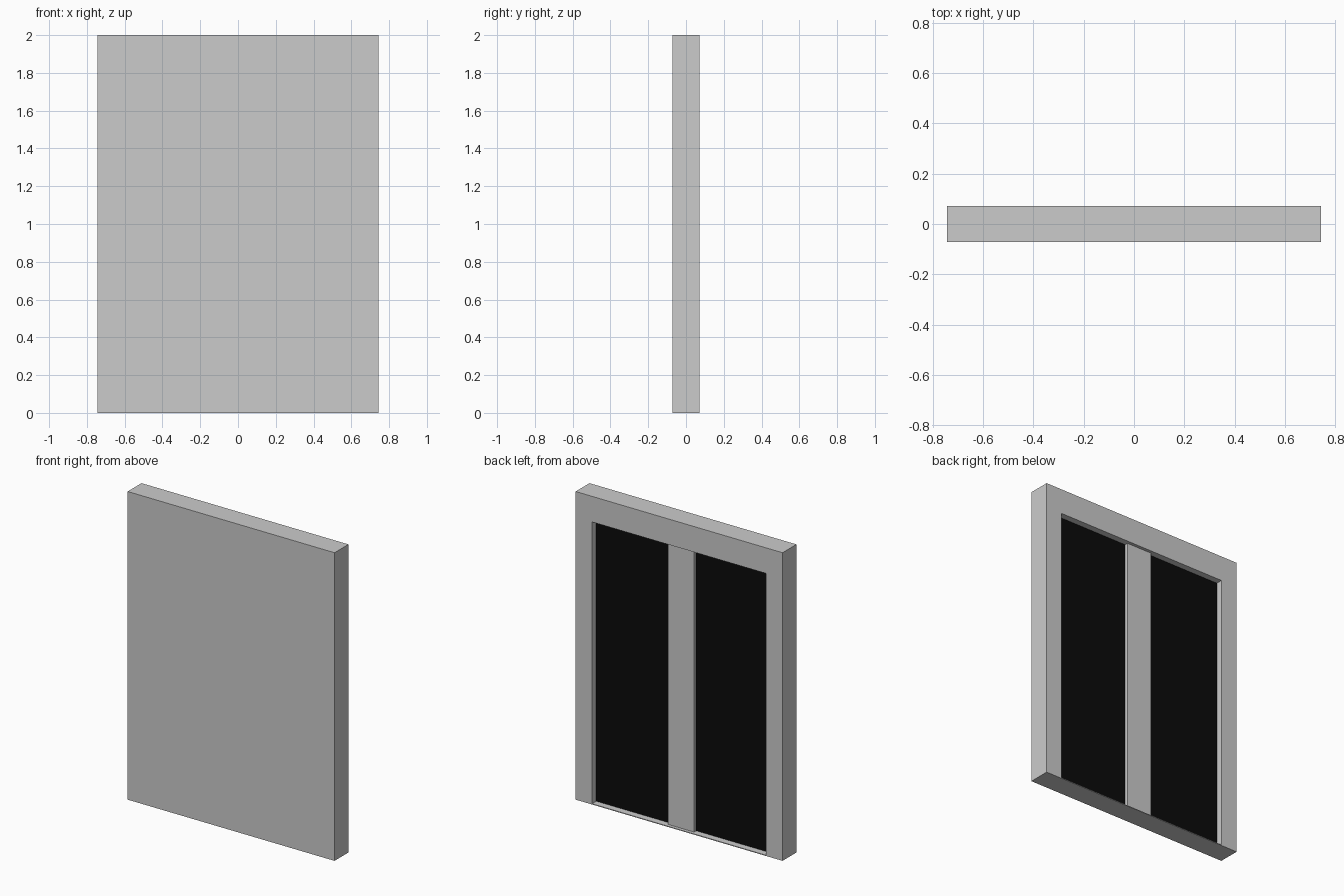
import bpy

if "Cube" in bpy.data.objects:
    bpy.data.objects.remove(bpy.data.objects["Cube"])

W, D, H = 0.743, 0.071, 2.0          # half width, half depth, height
OPEN_X, OPEN_TOP, SILL = 0.625, 1.834, 0.005
PANEL_Y, POST_Y = D - 0.043, D - 0.021
POST_X = 0.093


def box(name, lo, hi, material=None):
    """Axis-aligned box between two corners."""
    bpy.ops.mesh.primitive_cube_add(size=1, location=[(a + b) / 2 for a, b in zip(lo, hi)])
    obj = bpy.context.object
    obj.name = name
    obj.scale = [b - a for a, b in zip(lo, hi)]
    bpy.ops.object.transform_apply(location=False, rotation=False, scale=True)
    if material:
        obj.data.materials.append(material)
    return obj


black = bpy.data.materials.new("black_panel")
black.diffuse_color = (0.003, 0.003, 0.003, 1)
black.use_nodes = True
black.node_tree.nodes["Principled BSDF"].inputs["Base Color"].default_value = black.diffuse_color

# Frame: solid slab with a shallow pocket in the back
frame = box("door_frame", (-W, -D, 0), (W, D, H))
pocket = box("pocket_cutter", (-OPEN_X, PANEL_Y - 0.003, SILL), (OPEN_X, D + 0.1, OPEN_TOP))
cut = frame.modifiers.new("pocket", 'BOOLEAN')
cut.operation = 'DIFFERENCE'
cut.solver = 'EXACT'
cut.object = pocket
bpy.context.view_layer.objects.active = frame
bpy.ops.object.modifier_apply(modifier=cut.name)
bpy.data.objects.remove(pocket)

# Centre post, set back from the frame face
box("centre_post", (-POST_X, PANEL_Y - 0.003, SILL), (POST_X, POST_Y, OPEN_TOP))

# Black panels either side of the post
for side, x0, x1 in (("left", -OPEN_X, -POST_X), ("right", POST_X, OPEN_X)):
    box(f"{side}_panel", (x0, PANEL_Y - 0.003, SILL), (x1, PANEL_Y, OPEN_TOP), black)
